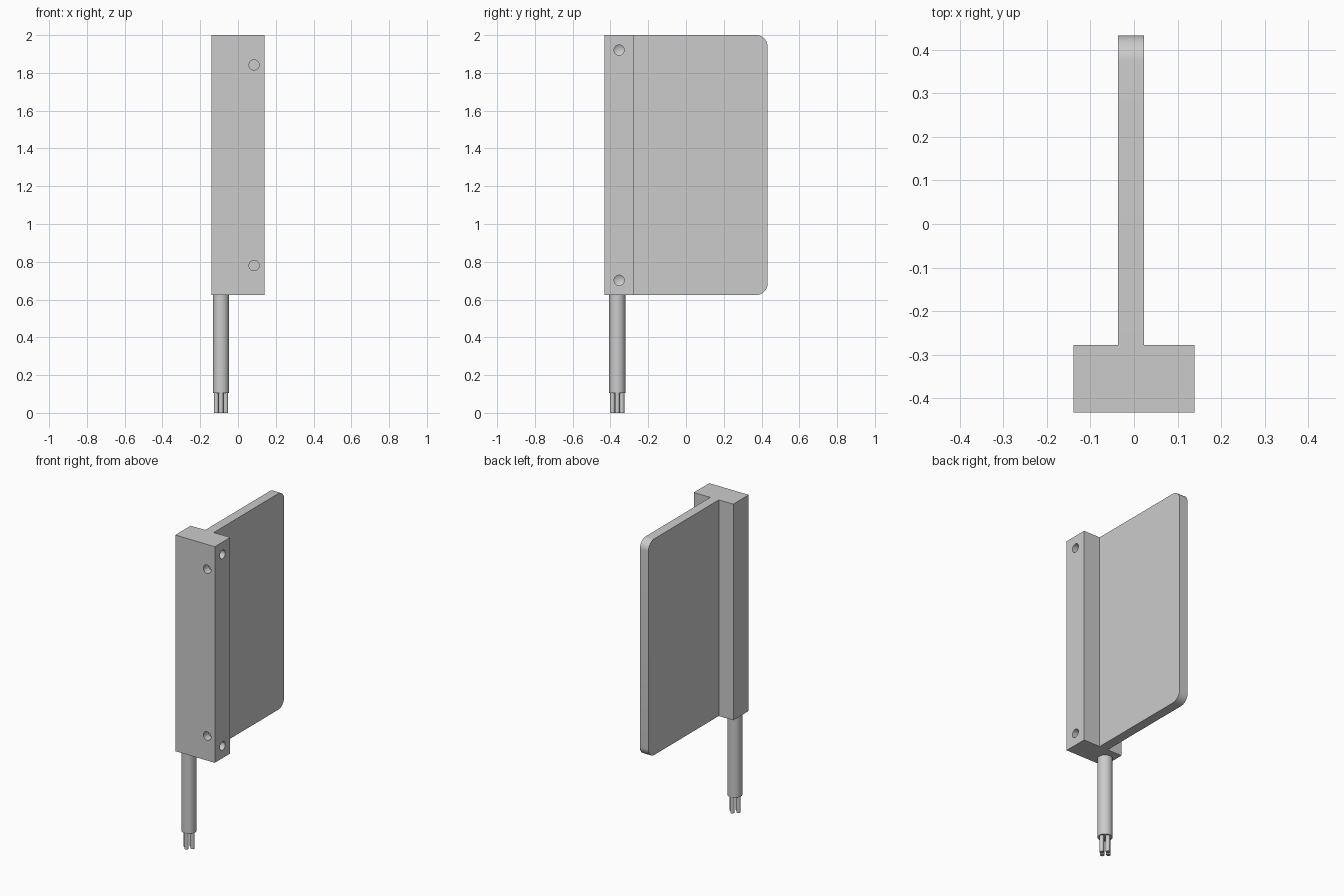
import bpy, bmesh, math
from mathutils import Vector

if "Cube" in bpy.data.objects:
    bpy.data.objects.remove(bpy.data.objects["Cube"])

Z0, Z1 = 0.624, 2.0
CABLE = Vector((-0.09, -0.364, 0))


def finish(name, bm):
    bmesh.ops.recalc_face_normals(bm, faces=bm.faces[:])
    me = bpy.data.meshes.new(name)
    bm.to_mesh(me)
    bm.free()
    ob = bpy.data.objects.new(name, me)
    bpy.context.collection.objects.link(ob)
    return ob


def smooth(ob):
    bpy.ops.object.select_all(action='DESELECT')
    ob.select_set(True)
    bpy.context.view_layer.objects.active = ob
    bpy.ops.object.shade_smooth_by_angle(angle=math.radians(35))


def rod(name, x, y, z0, z1, r, sides):
    bpy.ops.mesh.primitive_cylinder_add(vertices=sides, radius=r, depth=z1 - z0,
                                        location=(x, y, (z0 + z1) / 2))
    ob = bpy.context.object
    ob.name = name
    smooth(ob)
    return ob


def drill(body, point, inward, r, depth, tip):
    """Cut a blind hole; tip > 0 gives it a conical end."""
    bm = bmesh.new()
    rings = []
    for d in (-0.02, depth):
        rings.append([bm.verts.new((r * math.cos(a), r * math.sin(a), d))
                      for a in (i * math.tau / 32 for i in range(32))])
    bm.faces.new(rings[0])
    end = bm.verts.new((0, 0, depth + tip)) if tip else None
    if not tip:
        bm.faces.new(rings[1])
    for i in range(32):
        j = (i + 1) % 32
        bm.faces.new((rings[0][i], rings[0][j], rings[1][j], rings[1][i]))
        if tip:
            bm.faces.new((rings[1][i], rings[1][j], end))
    rot = Vector(inward).to_track_quat('Z', 'Y').to_matrix()
    for v in bm.verts:
        v.co = rot @ v.co + Vector(point)
    cutter = finish("drill_cutter", bm)
    cutter.hide_render = True
    mod = body.modifiers.new("hole", 'BOOLEAN')
    mod.object = cutter
    mod.solver = 'EXACT'
    bpy.context.view_layer.objects.active = body
    bpy.ops.object.modifier_apply(modifier=mod.name)
    bpy.data.objects.remove(cutter)


# T-shaped housing: thick mounting bar with a thin plate behind it
profile = [(-0.139, -0.432), (0.139, -0.432), (0.139, -0.277), (0.023, -0.277),
           (0.023, 0.432), (-0.037, 0.432), (-0.037, -0.277), (-0.139, -0.277)]
bm = bmesh.new()
face = bm.faces.new([bm.verts.new((x, y, Z0)) for x, y in profile])
ext = bmesh.ops.extrude_face_region(bm, geom=[face])
bmesh.ops.translate(bm, vec=(0, 0, Z1 - Z0),
                    verts=[g for g in ext["geom"] if isinstance(g, bmesh.types.BMVert)])
bmesh.ops.recalc_face_normals(bm, faces=bm.faces[:])
# Rounded outer corners of the plate
corners = [e for e in bm.edges if all(v.co.y > 0.43 for v in e.verts)
           and abs(e.verts[0].co.z - e.verts[1].co.z) < 0.01]
bmesh.ops.bevel(bm, geom=corners, offset=0.06, segments=10, profile=0.5, affect='EDGES')
housing = finish("sensor_housing", bm)

# Mounting holes: flat-bottomed on the front, conical on the right side
for z in (1.842, 0.78):
    drill(housing, (0.085, -0.432, z), (0, 1, 0), 0.027, 0.05, 0)
for z in (1.921, 0.702):
    drill(housing, (0.139, -0.354, z), (-1, 0, 0), 0.027, 0.05, 0.016)
smooth(housing)

# Cable and its four bare wires
rod("cable", CABLE.x, CABLE.y, 0.105, Z0, 0.043, 48)
for i in range(4):
    a = i * math.pi / 2
    rod(f"wire_{i + 1}", CABLE.x + 0.025 * math.cos(a), CABLE.y + 0.025 * math.sin(a),
        0, 0.105, 0.0125, 24)
